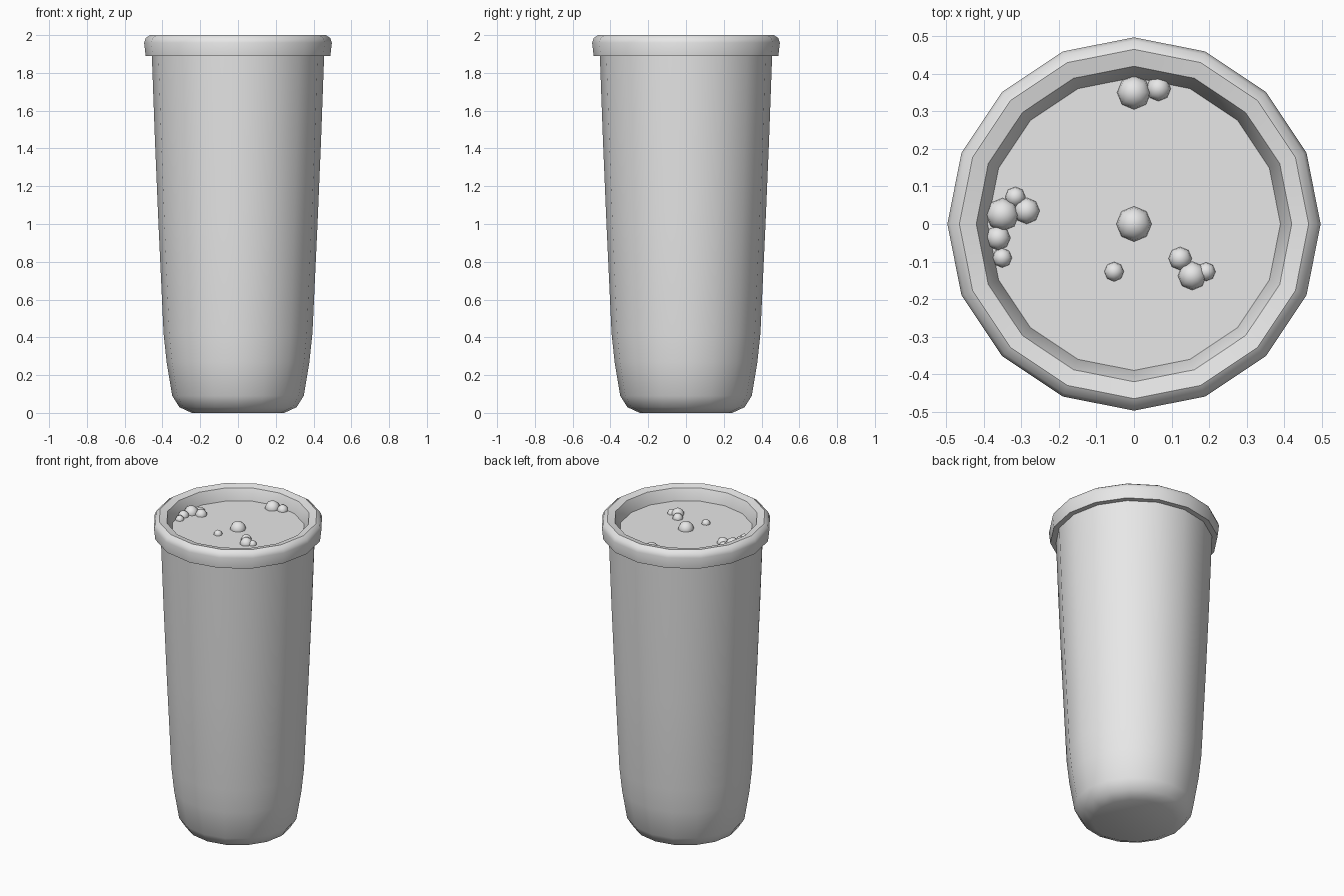
import bpy, bmesh, math

if "Cube" in bpy.data.objects:
    bpy.data.objects.remove(bpy.data.objects["Cube"])

SIDES = 16
LIQUID_Z = 1.92

grey = bpy.data.materials.new("plain_grey")
grey.diffuse_color = (0.8, 0.8, 0.8, 1)
grey.use_nodes = True
grey.node_tree.nodes["Principled BSDF"].inputs["Base Color"].default_value = grey.diffuse_color


def finish(name, bm, angle):
    bmesh.ops.remove_doubles(bm, verts=bm.verts, dist=1e-5)
    bmesh.ops.recalc_face_normals(bm, faces=bm.faces)
    me = bpy.data.meshes.new(name)
    bm.to_mesh(me)
    bm.free()
    me.materials.append(grey)
    ob = bpy.data.objects.new(name, me)
    bpy.context.collection.objects.link(ob)
    bpy.ops.object.select_all(action='DESELECT')
    ob.select_set(True)
    bpy.context.view_layer.objects.active = ob
    bpy.ops.object.shade_smooth_by_angle(angle=math.radians(angle))
    return ob


def lathe(name, profile, angle=40):
    """Spin (radius, z) points around z; a zero radius closes the end."""
    bm = bmesh.new()
    rings = []
    for r, z in profile:
        n = SIDES if r > 0 else 1
        rings.append([bm.verts.new((r * math.cos(2 * math.pi * i / SIDES),
                                    r * math.sin(2 * math.pi * i / SIDES), z))
                      for i in range(n)])
    for a, b in zip(rings, rings[1:]):
        for i in range(SIDES):
            j = (i + 1) % SIDES
            if len(a) == 1:
                bm.faces.new((a[0], b[j], b[i]))
            elif len(b) == 1:
                bm.faces.new((a[i], a[j], b[0]))
            else:
                bm.faces.new((a[i], a[j], b[j], b[i]))
    return finish(name, bm, angle)


# Cup: outside wall, rolled rim, then inside wall and floor
lathe("cup", [
    (0, 0), (0.245, 0), (0.31, 0.03), (0.348, 0.09), (0.378, 0.27),
    (0.394, 0.42), (0.421, 1.0), (0.44, 1.45), (0.456, 1.89),
    (0.489, 1.89), (0.497, 1.96), (0.488, 1.985), (0.465, 2.0),
    (0.42, 1.99), (0.39, LIQUID_Z), (0.36, 0.4), (0.28, 0.06), (0, 0.05)])

# Drink surface
bm = bmesh.new()
bmesh.ops.create_circle(bm, cap_ends=True, segments=SIDES, radius=0.392)
bmesh.ops.translate(bm, verts=bm.verts, vec=(0, 0, LIQUID_Z))
drink = finish("drink_surface", bm, 30)
if drink.data.polygons[0].normal.z < 0:
    drink.data.flip_normals()

# Bubbles half sunk in the drink: x, y, radius
bubbles = [
    (0, 0, 0.047), (0, 0.35, 0.045), (0.065, 0.36, 0.033),
    (-0.35, 0.025, 0.044), (-0.286, 0.035, 0.035), (-0.316, 0.072, 0.027),
    (-0.362, -0.037, 0.033), (-0.351, -0.09, 0.026), (-0.053, -0.127, 0.026),
    (0.155, -0.138, 0.038), (0.123, -0.092, 0.031), (0.192, -0.127, 0.025)]
for k, (x, y, r) in enumerate(bubbles):
    bm = bmesh.new()
    bmesh.ops.create_uvsphere(bm, u_segments=8, v_segments=8, radius=r)
    bmesh.ops.translate(bm, verts=bm.verts, vec=(x, y, LIQUID_Z))
    finish(f"bubble_{k + 1}", bm, 80)
